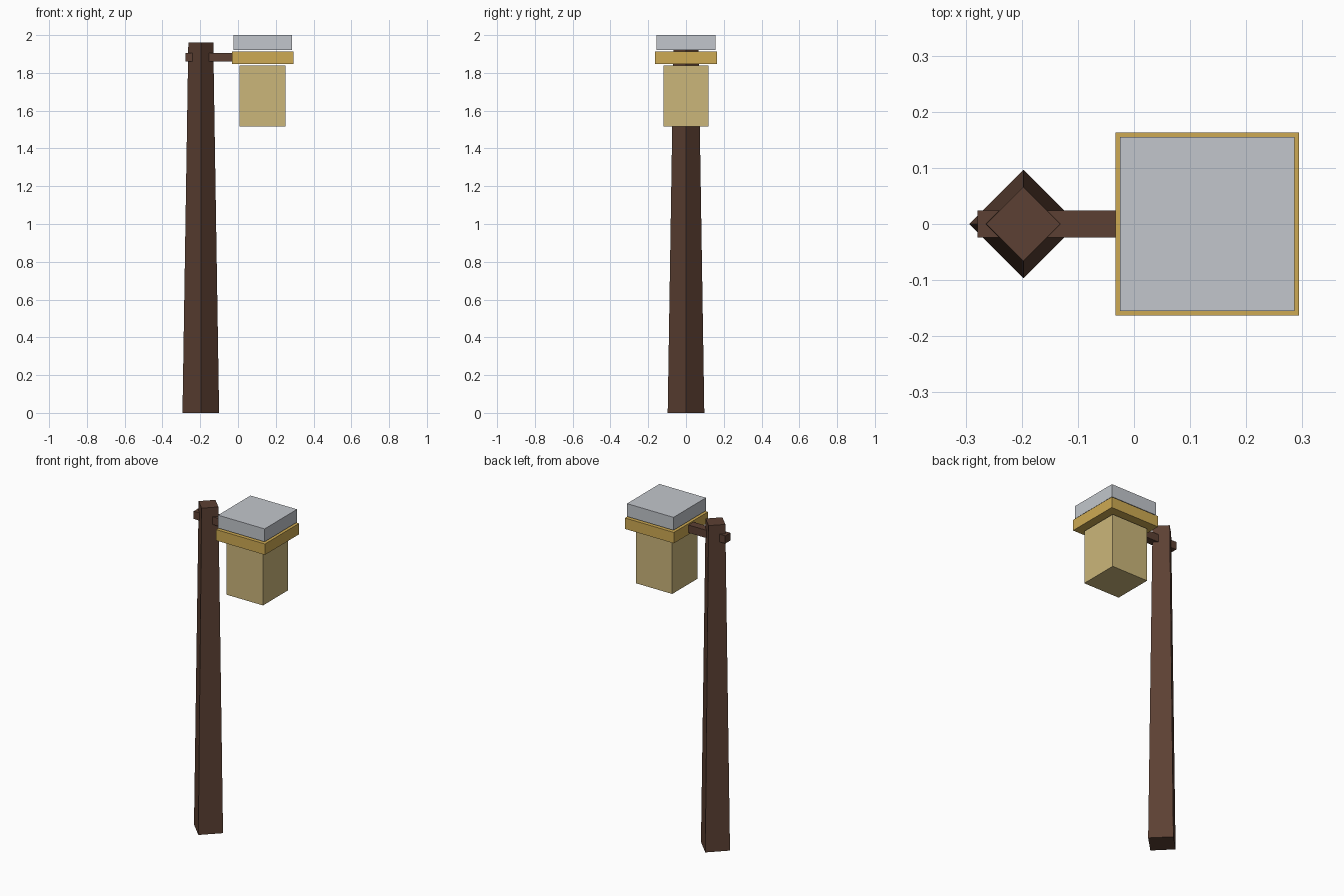
import bpy, math

if "Cube" in bpy.data.objects:
    bpy.data.objects.remove(bpy.data.objects["Cube"])


def material(name, rgb):
    lin = [(c / 255 / 12.92) if c <= 10 else ((c / 255 + 0.055) / 1.055) ** 2.4 for c in rgb]
    m = bpy.data.materials.new(name)
    m.diffuse_color = (*lin, 1)
    m.use_nodes = True
    m.node_tree.nodes["Principled BSDF"].inputs["Base Color"].default_value = m.diffuse_color
    return m


wood = material("dark_wood", (92, 64, 51))
brass = material("brass", (206, 170, 83))
glass = material("amber_glass", (203, 182, 122))
grey = material("light_grey", (194, 198, 204))


def box(name, mat, x0, x1, half_y, z0, z1):
    bpy.ops.mesh.primitive_cube_add(size=1, location=((x0 + x1) / 2, 0, (z0 + z1) / 2))
    ob = bpy.context.object
    ob.name = name
    ob.scale = (x1 - x0, 2 * half_y, z1 - z0)
    bpy.ops.object.transform_apply(location=False, rotation=False, scale=True)
    ob.data.materials.append(mat)


# Tapered four-sided post, turned corner-forward
bpy.ops.mesh.primitive_cone_add(vertices=4, radius1=0.097, radius2=0.066, depth=1.962,
                                location=(-0.197, 0, 0.981))
post = bpy.context.object
post.name = "post"
post.data.materials.append(wood)
# make sure the corners point along x and y
v = post.data.vertices[0].co
post.rotation_euler.z = -math.atan2(v.y, v.x)

# Crossbar through the post, carrying the lantern
box("arm", wood, -0.279, -0.02, 0.024, 1.859, 1.906)

# Lantern: body, collar and cap
box("lantern_body", glass, 0.008, 0.251, 0.12, 1.515, 1.84)
box("lantern_collar", brass, -0.033, 0.294, 0.163, 1.848, 1.914)
box("lantern_cap", grey, -0.025, 0.286, 0.155, 1.922, 2.0)
